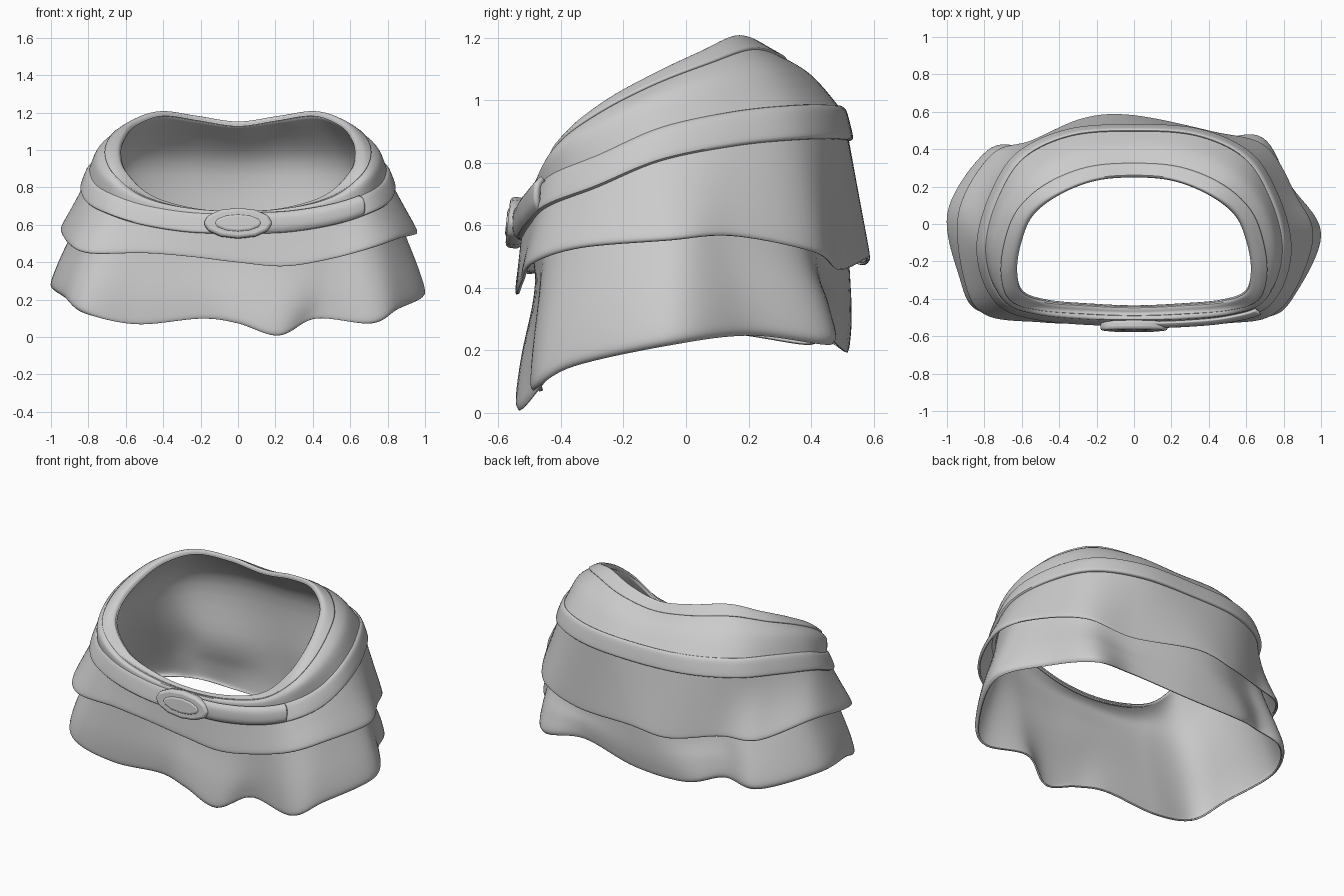
import bpy, bmesh, math
from mathutils import Vector

if "Cube" in bpy.data.objects:
    bpy.data.objects.remove(bpy.data.objects["Cube"])

N = 160  # samples around each ring


def V(*pts):
    return [Vector(p) for p in pts]


def mirrored(half):
    return half + [Vector((-p.x, p.y, p.z)) for p in half[-2:0:-1]]


def scaled(ring, s, dz=0.0, sy=None):
    return [Vector((p.x * s, p.y * (sy or s), p.z + dz)) for p in ring]


def mix(a, b, t):
    return [p.lerp(q, t) for p, q in zip(a, b)]


def spline(p0, p1, p2, p3, t):
    return 0.5 * (2 * p1 + (p2 - p0) * t + (2 * p0 - 5 * p1 + 4 * p2 - p3) * t * t
                  + (3 * p1 - p0 - 3 * p2 + p3) * t ** 3)


def around(ring, u):
    n, i = len(ring), math.floor(u)
    return spline(*(ring[(i + k) % n] for k in (-1, 0, 1, 2)), u - i)


def loft(name, rings, steps=6, thick=0.01, span=None):
    """Surface through stacked rings; span limits it to part of the loop."""
    count = len(rings[0])
    if span:
        m = 40
        us = [span[0] + (span[1] - span[0]) * j / m for j in range(m + 1)]
    else:
        us = [count * j / N for j in range(N)]
    ctrl = [[around(r, u) for u in us] for r in rings]
    rows = []
    for i in range(len(ctrl) - 1):
        a, b, c, d = (ctrl[min(max(i + k, 0), len(ctrl) - 1)] for k in (-1, 0, 1, 2))
        for s in range(steps):
            rows.append([spline(*q, s / steps) for q in zip(a, b, c, d)])
    rows.append(ctrl[-1])
    bm = bmesh.new()
    grid = [[bm.verts.new(p) for p in row] for row in rows]
    w = len(us)
    for r0, r1 in zip(grid, grid[1:]):
        for j in range(w - 1 if span else w):
            k = (j + 1) % w
            bm.faces.new((r0[j], r1[j], r1[k], r0[k]))
    me = bpy.data.meshes.new(name)
    bm.to_mesh(me)
    bm.free()
    ob = bpy.data.objects.new(name, me)
    bpy.context.collection.objects.link(ob)
    mod = ob.modifiers.new("thickness", "SOLIDIFY")
    mod.thickness, mod.offset = thick, 0
    smooth(ob)
    return ob


def smooth(ob):
    bpy.ops.object.select_all(action="DESELECT")
    ob.select_set(True)
    bpy.context.view_layer.objects.active = ob
    bpy.ops.object.shade_smooth_by_angle(angle=math.radians(45))


# guide rings, front centre first, running round the +x side
rim = mirrored(V((0, -.46, .66), (.25, -.45, .68), (.48, -.43, .75), (.62, -.38, .88),
                 (.655, -.26, .985), (.63, -.1, 1.075), (.565, .05, 1.145),
                 (.42, .165, 1.195), (.22, .245, 1.17), (0, .265, 1.14)))
belt = mirrored(V((0, -.52, .61), (.25, -.515, .615), (.5, -.49, .655), (.68, -.43, .715),
                  (.78, -.28, .775), (.805, -.08, .86), (.735, .16, .91),
                  (.6, .365, .93), (.34, .485, .93), (0, .51, .925)))
upper_hem = V((0, -.535, .40), (.25, -.54, .38), (.5, -.525, .42), (.72, -.49, .48),
              (.86, -.34, .53), (.95, -.06, .555), (.86, .15, .57), (.7, .41, .52),
              (.42, .49, .465), (0, .575, .50), (-.27, .56, .48), (-.55, .44, .52),
              (-.76, .36, .52), (-.93, .06, .58), (-.9, -.3, .50), (-.79, -.48, .45),
              (-.5, -.52, .45), (-.25, -.53, .43))
lower_hem = V((0, -.525, .075), (.22, -.535, .01), (.42, -.46, .10), (.72, -.49, .075),
              (.86, -.37, .15), (.995, -.05, .22), (.83, .21, .25), (.68, .46, .22),
              (.4, .45, .25), (0, .51, .20), (-.36, .51, .20), (-.57, .42, .25),
              (-.78, .39, .22), (-.99, .07, .26), (-.93, -.28, .21), (-.83, -.46, .13),
              (-.55, -.47, .07), (-.2, -.49, .10))

# lower skirt, running up inside to the waist as the lining
neck = scaled(upper_hem, .92, .03, .885)
loft("lower_skirt", [scaled(rim, .96, 0, .95), scaled(belt, .96), neck,
                     scaled(mix(neck, lower_hem, .6), 1.015),
                     scaled(lower_hem, 1.0, .03), scaled(lower_hem, .985)])

# upper skirt layer
loft("upper_skirt", [scaled(belt, 1.0, -.02), mix(belt, upper_hem, .5),
                     scaled(upper_hem, 1.0, .02), scaled(upper_hem, .995)])

# yoke between waistband and belt
loft("yoke", [scaled(mix(rim, belt, .08), 1.03), scaled(mix(rim, belt, .5), 1.04, .035),
              scaled(belt, .985, .03)])

# folded waistband along the opening
loft("waistband", [scaled(rim, .965, -.015), scaled(rim, .98, .005), scaled(rim, 1.03, 0),
                   scaled(mix(rim, belt, .18), 1.045, .015)], steps=4, thick=.012)

# belt with a tucked lower edge
loft("belt", [scaled(belt, .975, .05), scaled(belt, 1.0, .035), scaled(belt, 1.035, -.035),
              scaled(belt, 1.03, -.05), scaled(belt, .99, -.05)], steps=4)

# loose belt tail beside the buckle
loft("belt_tail", [scaled(belt, 1.01, .05), scaled(belt, 1.045, .03), scaled(belt, 1.05, -.02),
                   scaled(belt, 1.03, -.045)], steps=4, thick=.02, span=(.4, 2.75))

# oval buckle with a raised centre
for name, sx, sz, y, d in (("buckle", .185, .082, -.545, .05), ("buckle_centre", .13, .05, -.555, .04)):
    bpy.ops.mesh.primitive_cylinder_add(vertices=12, radius=1, depth=1, location=(0, y, .608),
                                        rotation=(math.radians(84), 0, 0))
    ob = bpy.context.object
    ob.name = name
    ob.scale = (sx, sz, d)
    bpy.ops.object.transform_apply(location=False, rotation=False, scale=True)
    bev = ob.modifiers.new("soft_edge", "BEVEL")
    bev.width, bev.segments = .016, 3
    smooth(ob)
